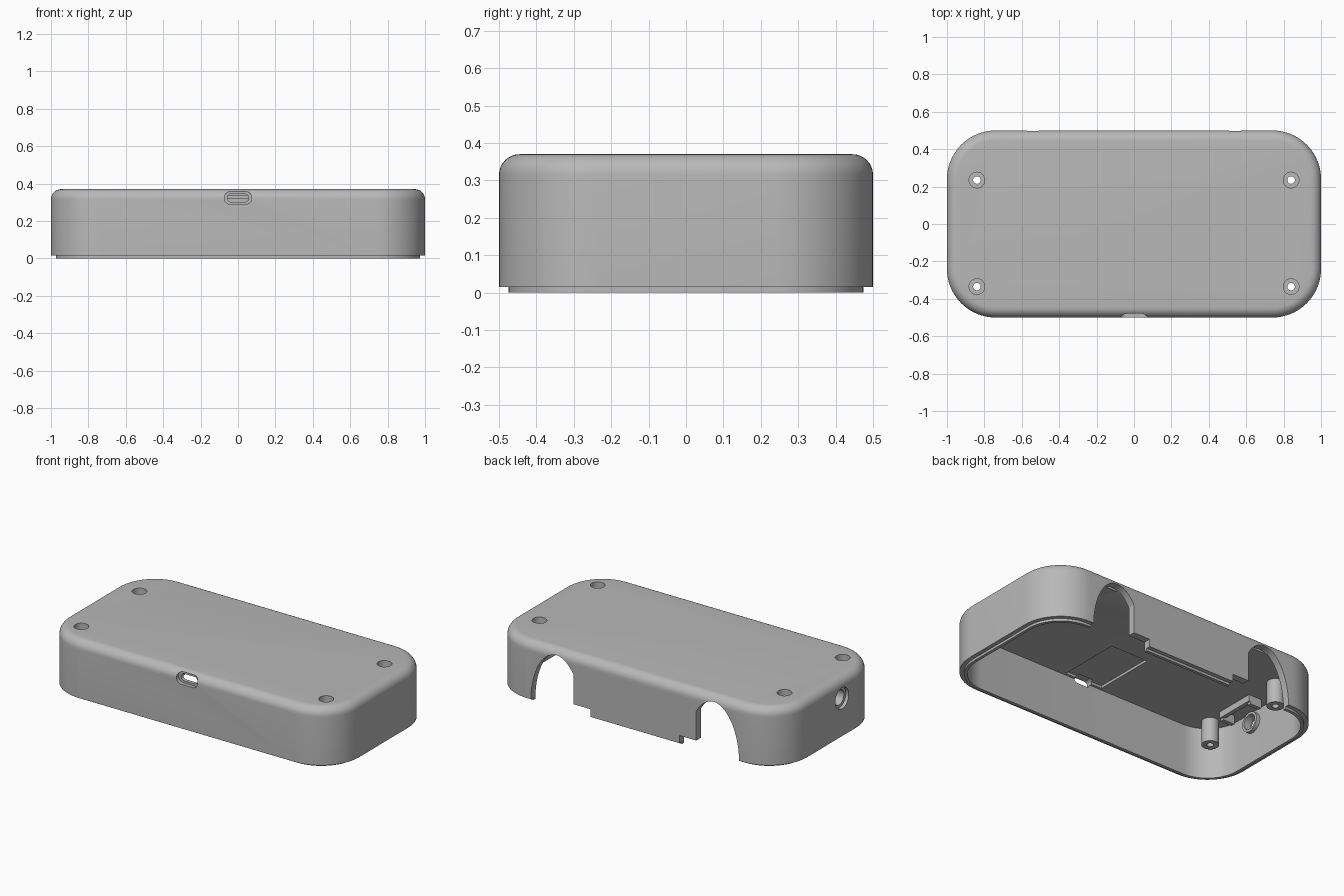
import bpy, bmesh, math
from mathutils import Matrix, Vector

if "Cube" in bpy.data.objects:
    bpy.data.objects.remove(bpy.data.objects["Cube"])

grey = bpy.data.materials.new("light_grey")
grey.diffuse_color = (0.48, 0.48, 0.48, 1)
grey.use_nodes = True
grey.node_tree.nodes["Principled BSDF"].inputs["Base Color"].default_value = grey.diffuse_color


def finish(bm, name):
    bmesh.ops.recalc_face_normals(bm, faces=bm.faces)
    mesh = bpy.data.meshes.new(name)
    bm.to_mesh(mesh)
    bm.free()
    mesh.materials.append(grey)
    ob = bpy.data.objects.new(name, mesh)
    bpy.context.collection.objects.link(ob)
    return ob


def rounded(hx, hy, r, seg=16):
    """Outline of a rounded rectangle."""
    pts = []
    for k, (sx, sy) in enumerate([(1, 1), (-1, 1), (-1, -1), (1, -1)]):
        for i in range(seg + 1):
            a = math.pi / 2 * (k + i / seg)
            pts.append((sx * (hx - r) + r * math.cos(a), sy * (hy - r) + r * math.sin(a)))
    return pts


def loft(name, loops):
    """Closed skin through equal loops of 3D points."""
    bm = bmesh.new()
    rings = [[bm.verts.new(p) for p in lp] for lp in loops]
    n = len(rings[0])
    for a, b in zip(rings, rings[1:]):
        for i in range(n):
            bm.faces.new((a[i], a[(i + 1) % n], b[(i + 1) % n], b[i]))
    bm.faces.new(rings[0])
    bm.faces.new(rings[-1])
    bmesh.ops.remove_doubles(bm, verts=bm.verts, dist=1e-5)
    return finish(bm, name)


def prism_y(name, outline, y0, y1):
    """Extrude an x-z outline along y."""
    return loft(name, [[(x, y, z) for x, z in outline] for y in (y0, y1)])


def box(name, lo, hi):
    bm = bmesh.new()
    bmesh.ops.create_cube(bm, size=1)
    lo, hi = Vector(lo), Vector(hi)
    for v in bm.verts:
        v.co = (lo + hi) / 2 + v.co * (hi - lo)
    return finish(bm, name)


def cylinder(name, r, p0, p1, seg=32):
    p0, p1 = Vector(p0), Vector(p1)
    d = p1 - p0
    m = Matrix.Translation((p0 + p1) / 2) @ d.to_track_quat('Z', 'Y').to_matrix().to_4x4()
    bm = bmesh.new()
    bmesh.ops.create_cone(bm, cap_ends=True, segments=seg, radius1=r, radius2=r,
                          depth=d.length, matrix=m)
    return finish(bm, name)


def combine(target, tool, operation):
    tool.hide_render = True
    mod = target.modifiers.new("combine", 'BOOLEAN')
    mod.operation, mod.object, mod.solver = operation, tool, 'EXACT'
    bpy.context.view_layer.objects.active = target
    bpy.ops.object.modifier_apply(modifier=mod.name)
    bpy.data.objects.remove(tool)


# Hollow case: inner ceiling, inner wall, stepped lip, outer wall, rounded top edge
H, FIL, WALL, CEIL = 0.37, 0.055, 0.045, 0.32
steps = [(CEIL, WALL), (0, WALL), (0, 0.026), (0.015, 0.026), (0.015, 0)]
for i in range(9):
    a = math.pi / 2 * i / 8
    steps.append((H - FIL + FIL * math.sin(a), FIL - FIL * math.cos(a)))
case = loft("case_shell", [[(x, y, z) for x, y in rounded(1 - d, 0.5 - d, 0.26 - d)]
                           for z, d in steps])

# Screw posts, socket holder ribs and socket collar
screws = [(sx * 0.84, y) for sx in (-1, 1) for y in (-0.335, 0.235)]
for x, y in screws:
    combine(case, cylinder("screw_post", 0.05, (x, y, 0.17), (x, y, 0.345)), 'UNION')
JY, JZ = -0.1, 0.25
combine(case, box("holder_rib", (-0.835, JY - 0.12, 0.28), (-0.81, JY + 0.14, 0.345)), 'UNION')
for y in (JY - 0.12, JY + 0.115):
    combine(case, box("holder_side", (-0.9, y, 0.265), (-0.82, y + 0.025, 0.345)), 'UNION')
combine(case, cylinder("socket_collar", 0.062, (-0.97, JY, JZ), (-0.93, JY, JZ)), 'UNION')

# Stepped screw holes
for x, y in screws:
    combine(case, cylinder("screw_head_bore", 0.042, (x, y, 0.24), (x, y, 0.5)), 'DIFFERENCE')
    combine(case, cylinder("screw_bore", 0.02, (x, y, 0.1), (x, y, 0.3)), 'DIFFERENCE')

# Round socket opening in the left wall
combine(case, cylinder("socket_recess", 0.066, (-1.1, JY, JZ), (-0.98, JY, JZ)), 'DIFFERENCE')
combine(case, cylinder("socket_hole", 0.047, (-1.1, JY, JZ), (-0.9, JY, JZ)), 'DIFFERENCE')

# Ceiling recess and port slot in the front wall
combine(case, box("board_recess", (-0.13, -0.44, 0.25), (0.13, -0.04, 0.336)), 'DIFFERENCE')
for hx, hz, y1 in ((0.073, 0.035, -0.477), (0.056, 0.022, -0.42)):
    slot = [(x, z + 0.323) for x, z in rounded(hx, hz, hz - 0.001, 8)]
    combine(case, prism_y("port_slot", slot, -0.6, y1), 'DIFFERENCE')

# Arches and low notches in the back wall
for s in (-1, 1):
    arch = [(s * 0.42, -0.1)]
    for i in range(41):
        a = math.pi * i / 40
        x = 0.54 - 0.175 * math.cos(a)
        if x > 0.42:
            arch.append((s * x, 0.333 * math.sin(a)))
    arch.insert(1, (s * 0.42, 0.333 * math.sqrt(1 - (0.12 / 0.175) ** 2)))
    arch.append((s * 0.715, -0.1))
    combine(case, prism_y("arch_cut", arch, 0.45, 0.6), 'DIFFERENCE')
    x0, x1 = sorted((s * 0.305, s * 0.45))
    combine(case, box("notch_cut", (x0, 0.44, -0.1), (x1, 0.6, 0.062)), 'DIFFERENCE')

bpy.ops.object.select_all(action='DESELECT')
case.select_set(True)
bpy.context.view_layer.objects.active = case
bpy.ops.object.shade_smooth_by_angle(angle=math.radians(30))
